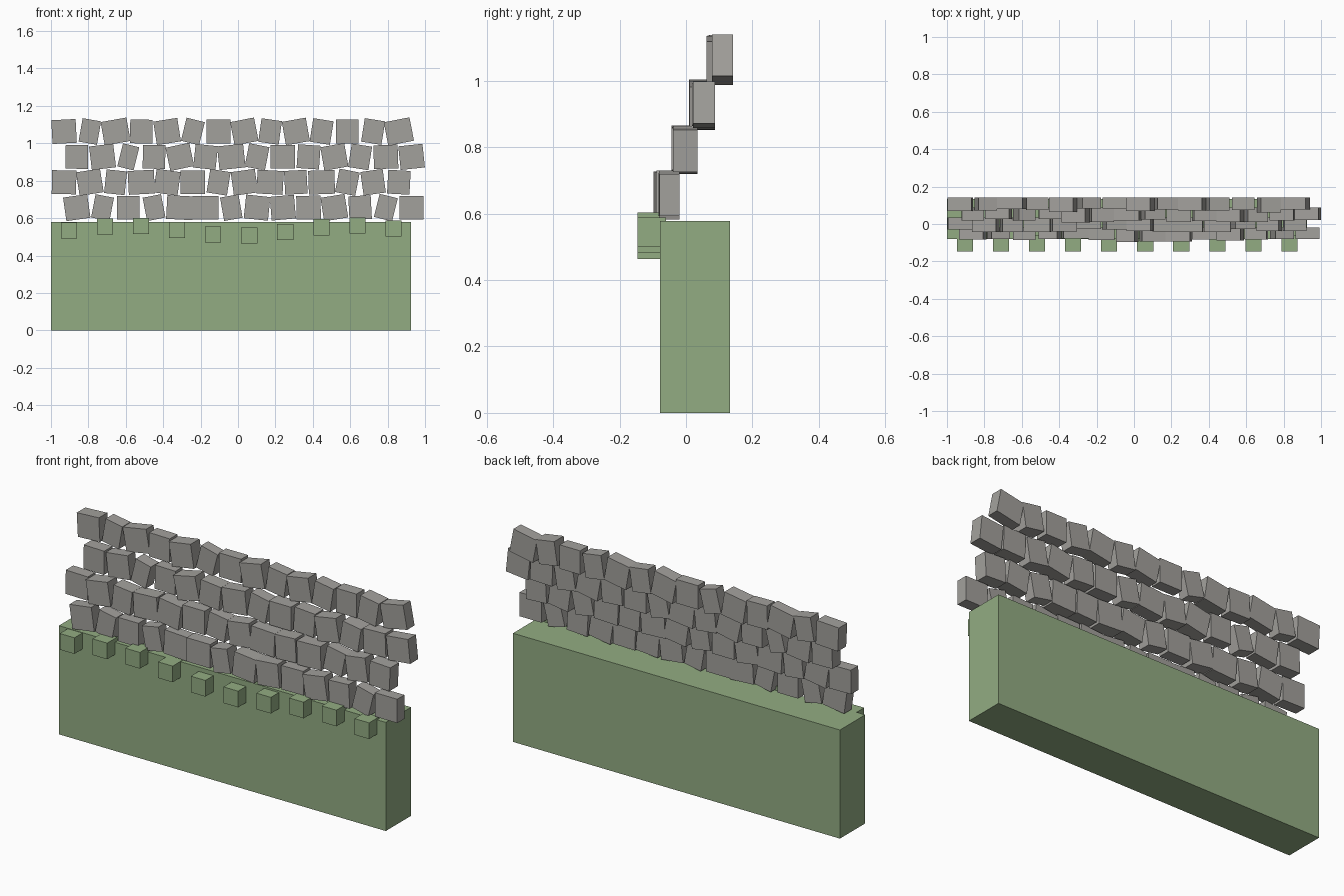
import bpy
import math
import random

random.seed(4)

default_cube = bpy.data.objects.get("Cube")
if default_cube:
    bpy.data.objects.remove(default_cube, do_unlink=True)


def make_material(name, colour):
    mat = bpy.data.materials.new(name)
    mat.use_nodes = True
    mat.diffuse_color = colour
    mat.node_tree.nodes["Principled BSDF"].inputs["Base Color"].default_value = colour
    return mat


def add_box(name, centre, size, mat, roll=0.0):
    """Box of the given size, turned in the front plane by roll degrees."""
    bpy.ops.mesh.primitive_cube_add(size=1, location=centre)
    box = bpy.context.object
    box.name = name
    box.scale = size
    box.rotation_euler.y = -math.radians(roll)
    box.data.materials.append(mat)
    return box


green = make_material("wall_green", (0.29, 0.415, 0.225, 1))
grey = make_material("tile_grey", (0.365, 0.355, 0.335, 1))

# Wall block
add_box("wall", (-0.037, 0.027, 0.289), (1.925, 0.212, 0.578), green)

# Row of beam ends along the front, following a gentle wave
for i in range(10):
    height = 0.533 + 0.0275 * math.sin(i)
    add_box(f"beam_end_{i + 1}", (-0.904 + i * 0.1928, -0.103, height),
            (0.086, 0.086, 0.086), green)

# Roof tiles, lowest row first: roll in degrees and width in hundredths
tile_rolls = [
    [8, -11, 0, 11, -3, 0, 10, -6, 5, 1, 9, 3, -14, 0],
    [-1, 9, -6, 3, -8, 0, -9, 8, -3, 3, 2, -11, 8, -3],
    [-1, 7, -14, -1, 12, -6, 6, -11, 0, -4, 10, -9, 2, 6],
    [3, -10, 10, -1, 9, -14, 0, 11, -8, 10, -9, 0, -9, 11],
]
tile_widths = [
    [13, 10, 12, 10, 14, 14, 10, 13, 13, 13, 13, 12, 10, 13],
    [13, 13, 11, 14, 13, 13, 11, 13, 14, 12, 14, 11, 12, 12],
    [12, 13, 9, 12, 13, 12, 14, 11, 13, 12, 13, 11, 13, 13],
    [13, 10, 14, 12, 13, 10, 13, 13, 11, 13, 11, 12, 11, 14],
]
for row, (rolls, widths) in enumerate(zip(tile_rolls, tile_widths)):
    start = -0.93 if row % 2 else -0.862
    back = -0.019 + row * 0.0533
    for i, (roll, width) in enumerate(zip(rolls, widths)):
        depth = random.uniform(0.058, 0.08)
        add_box(f"roof_tile_{row + 1}_{i + 1}",
                (start + i * 0.1377, back - depth / 2, 0.656 + row * 0.1357),
                (width / 100, depth, 0.127), grey, roll)
